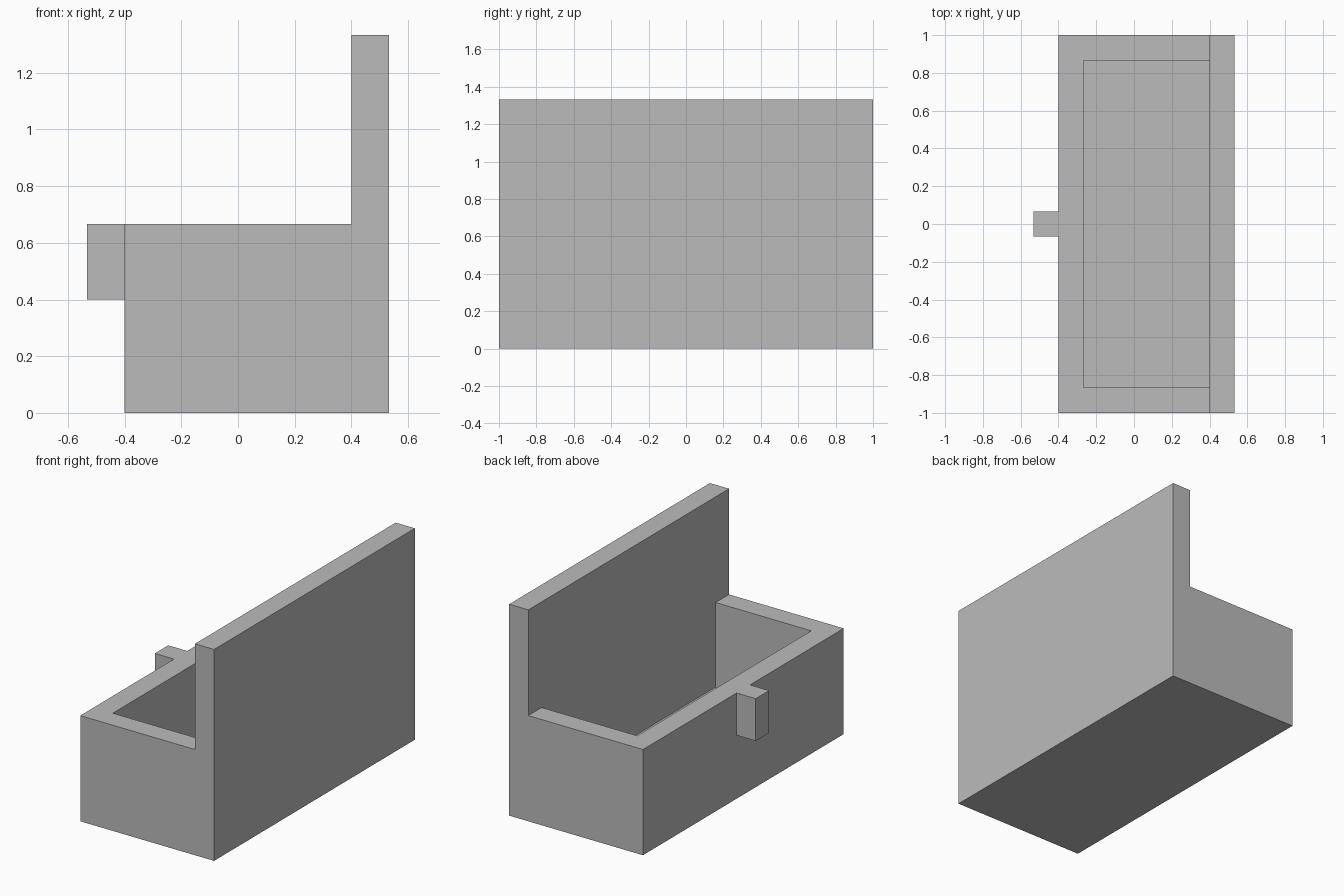
import bpy
import bmesh
from mathutils import Matrix, Vector

default = bpy.data.objects.get("Cube")
if default:
    bpy.data.objects.remove(default, do_unlink=True)

U = 2 / 15  # wall thickness, the module of the whole design

grey = bpy.data.materials.new("plain_grey")
grey.use_nodes = True
colour = (0.5, 0.5, 0.5, 1)
grey.diffuse_color = colour
grey.node_tree.nodes["Principled BSDF"].inputs["Base Color"].default_value = colour


def add_object(name, bm):
    bmesh.ops.recalc_face_normals(bm, faces=bm.faces)
    mesh = bpy.data.meshes.new(name)
    bm.to_mesh(mesh)
    bm.free()
    mesh.materials.append(grey)
    obj = bpy.data.objects.new(name, mesh)
    bpy.context.collection.objects.link(obj)
    return obj


def box(name, low, high):
    low, high = Vector(low) * U, Vector(high) * U
    bm = bmesh.new()
    place = Matrix.Translation((low + high) / 2) @ Matrix.Diagonal((high - low).to_4d())
    bmesh.ops.create_cube(bm, size=1, matrix=place)
    return add_object(name, bm)


# Chest body and upright lid: one L-shaped profile extruded along y
profile = [(-3, 0), (4, 0), (4, 10), (3, 10), (3, 5), (-3, 5)]
bm = bmesh.new()
face = bm.faces.new([bm.verts.new((x * U, -7.5 * U, z * U)) for x, z in profile])
extruded = bmesh.ops.extrude_face_region(bm, geom=[face])["geom"]
bmesh.ops.translate(bm, vec=(0, 15 * U, 0),
                    verts=[v for v in extruded if isinstance(v, bmesh.types.BMVert)])
chest = add_object("chest_with_raised_lid", bm)

# Open cavity, one module of wall and floor left around it
cutter = box("cavity_cutter", (-2, -6.5, 1), (3, 6.5, 6))
cutter.hide_render = True
cut = chest.modifiers.new("cavity", 'BOOLEAN')
cut.operation = 'DIFFERENCE'
cut.solver = 'EXACT'
cut.object = cutter
bpy.context.view_layer.objects.active = chest
bpy.ops.object.modifier_apply(modifier=cut.name)
bpy.data.objects.remove(cutter, do_unlink=True)

# Latch block on the side opposite the lid
box("latch", (-4, -0.5, 3), (-3, 0.5, 5))
